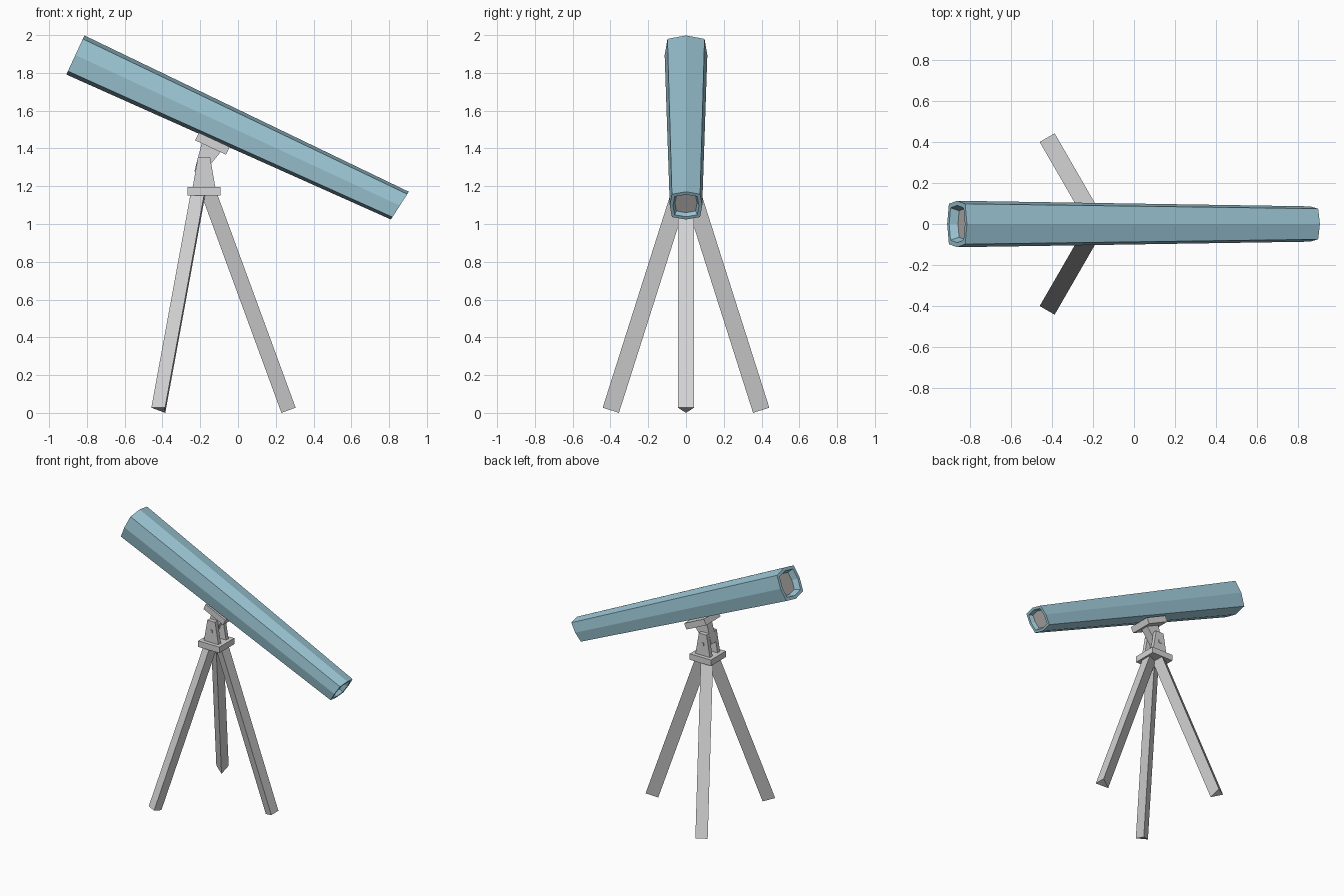
import bpy, bmesh, math
from mathutils import Vector, Matrix

cube = bpy.data.objects.get("Cube")
if cube:
    bpy.data.objects.remove(cube, do_unlink=True)


def material(name, rgb):
    m = bpy.data.materials.new(name)
    m.use_nodes = True
    col = (*rgb, 1.0)
    m.diffuse_color = col
    m.node_tree.nodes["Principled BSDF"].inputs["Base Color"].default_value = col
    return m


BLUE = material("tube blue", (0.34, 0.58, 0.68))
GREY = material("stand grey", (0.66, 0.66, 0.66))
LENS = material("lens grey", (0.50, 0.47, 0.47))


def finish(name, bm, mats):
    bmesh.ops.recalc_face_normals(bm, faces=bm.faces[:])
    mesh = bpy.data.meshes.new(name)
    bm.to_mesh(mesh)
    bm.free()
    for m in mats:
        mesh.materials.append(m)
    ob = bpy.data.objects.new(name, mesh)
    bpy.context.collection.objects.link(ob)
    return ob


def prism(name, loop, offset, mat=GREY):
    """Extrude a closed 3D loop along an offset vector."""
    bm = bmesh.new()
    face = bm.faces.new([bm.verts.new(p) for p in loop])
    ext = bmesh.ops.extrude_face_region(bm, geom=[face], use_keep_orig=True)
    moved = [g for g in ext["geom"] if isinstance(g, bmesh.types.BMVert)]
    bmesh.ops.translate(bm, verts=moved, vec=offset)
    return finish(name, bm, [mat])


def slab(name, profile, y0, y1):
    """Side profile in x and z, extruded from y0 to y1."""
    return prism(name, [(x, y0, z) for x, z in profile], (0, y1 - y0, 0))


TILT = math.radians(24.9)
HUB_X = -0.18

# Tapered tube: softened square section, recessed lens at both ends
W, H, DY, DZ = 0.113, 0.114, 0.098, 0.094
section = [(0, H), (DY, DZ), (W, 0), (DY, -DZ),
           (0, -H), (-DY, -DZ), (-W, 0), (-DY, DZ)]
HALF, SMALL, SHEAR = 0.947, 0.76, 0.14
rings = [(-HALF + 0.04, 0.66, 0), (-HALF, 0.80, 0), (-HALF, 1, 0),
         (HALF, SMALL, SHEAR), (HALF, SMALL * 0.80, SHEAR),
         (HALF - 0.03, SMALL * 0.68, SHEAR)]
bm = bmesh.new()
loops = [[bm.verts.new((u + k * s * z, s * y, s * z)) for y, z in section]
         for u, s, k in rings]
for a, b in zip(loops, loops[1:]):
    for i in range(8):
        j = (i + 1) % 8
        bm.faces.new((a[i], a[j], b[j], b[i]))
for end in (loops[0], loops[-1]):
    bm.faces.new(end).material_index = 1
bm.transform(Matrix.Translation((-0.002, 0, 1.496)) @ Matrix.Rotation(TILT, 4, "Y"))
finish("telescope_tube", bm, [BLUE, LENS])

# Three splayed legs with a triangular section, flat side outward
for name, deg in (("left_leg", 0), ("back_right_leg", 120), ("front_right_leg", 240)):
    a = math.radians(deg)
    radial = Vector((math.cos(a), math.sin(a), 0))
    side = Vector((-math.sin(a), math.cos(a), 0))
    up = Vector((0, 0, 1))
    hub = Vector((HUB_X, 0, 0))
    foot = hub + radial * 0.41
    top = hub - radial * 0.012 + up * 1.15
    axis = top - foot
    out = (radial * axis.z - up * axis.dot(radial)).normalized() * 0.08
    prism(name, [foot, foot + out + side * 0.042, foot + out - side * 0.042], axis)

# Square plate on top of the legs
P = 0.088
slab("hub_plate", [(HUB_X - P, 1.15), (HUB_X + P, 1.15),
                   (HUB_X + P, 1.195), (HUB_X - P, 1.195)], -P, P)

# Pair of tapered bracket cheeks with a bolt through them
cheek = [(HUB_X - 0.06, 1.195), (HUB_X + 0.06, 1.195),
         (HUB_X + 0.032, 1.355), (HUB_X - 0.032, 1.355)]
for name, s in (("front_bracket", -1), ("back_bracket", 1)):
    slab(name, cheek, s * 0.03, s * 0.06)
B = 0.011
slab("pivot_bolt", [(HUB_X - B, 1.28 - B), (HUB_X + B, 1.28 - B),
                    (HUB_X + B, 1.28 + B), (HUB_X - B, 1.28 + B)], -0.064, 0.064)


# Tilted arm and saddle, laid out square to the tube
def tilted(profile):
    c, s = math.cos(TILT), math.sin(TILT)
    return [(-0.145 + u * c + w * s, 1.405 - u * s + w * c) for u, w in profile]


slab("pivot_arm", tilted([(-0.025, -0.15), (0.02, -0.15),
                          (0.058, 0), (-0.052, 0)]), -0.03, 0.03)
slab("tube_saddle", tilted([(-0.09, 0), (0.09, 0),
                            (0.09, 0.045), (-0.09, 0.045)]), -0.085, 0.085)
